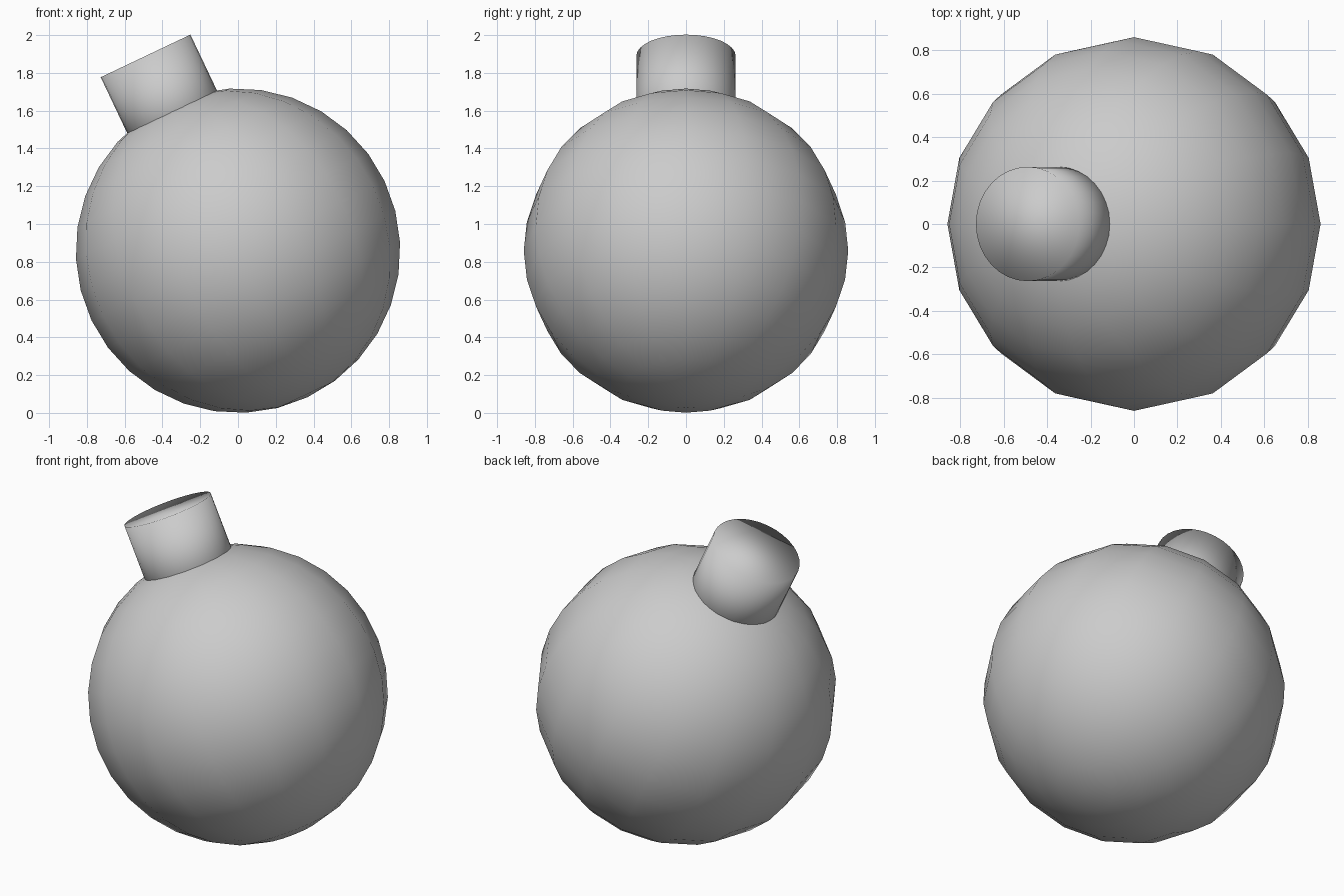
import bpy
import math
from mathutils import Matrix, Vector

cube = bpy.data.objects.get("Cube")
if cube:
    bpy.data.objects.remove(cube, do_unlink=True)

RADIUS = 0.859
TILT = Matrix.Rotation(math.radians(-25.4), 4, "Y")
CENTRE = Matrix.Translation((0, 0, RADIUS))

# Single plain grey material
grey = bpy.data.materials.new("plain grey")
grey.use_nodes = True
colour = (0.6, 0.6, 0.6, 1)
grey.diffuse_color = colour
grey.node_tree.nodes["Principled BSDF"].inputs["Base Color"].default_value = colour


def finish(name, height):
    """Name the active part, lean it along the shared axis and shade it smooth."""
    part = bpy.context.object
    part.name = name
    part.matrix_world = CENTRE @ TILT @ Matrix.Translation((0, 0, height))
    part.data.materials.append(grey)
    bpy.ops.object.shade_smooth()


# Round body
bpy.ops.mesh.primitive_uv_sphere_add(segments=16, ring_count=16, radius=RADIUS)
finish("round_body", 0)

# Capped neck, sunk into the body
NECK_TOP, NECK_DEPTH = 1.141, 0.526
bpy.ops.mesh.primitive_cylinder_add(vertices=32, radius=0.263, depth=NECK_DEPTH)
finish("neck", NECK_TOP - NECK_DEPTH / 2)
